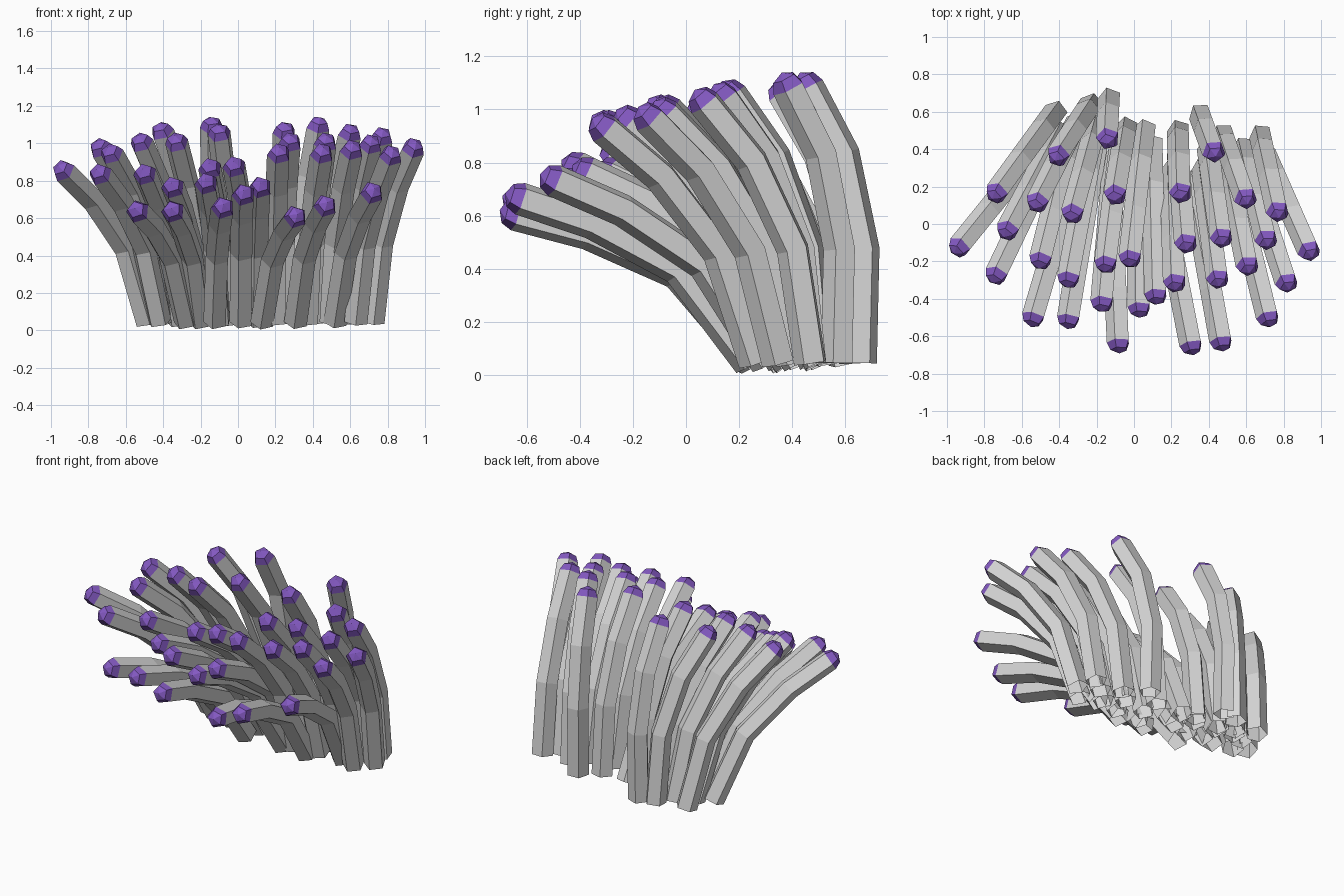
import bpy, bmesh, math
from mathutils import Vector

if "Cube" in bpy.data.objects:
    bpy.data.objects.remove(bpy.data.objects["Cube"])

def material(name, rgb):
    m = bpy.data.materials.new(name)
    m.diffuse_color = (*rgb, 1)
    m.use_nodes = True
    m.node_tree.nodes["Principled BSDF"].inputs["Base Color"].default_value = m.diffuse_color
    return m

GREY = material("pale grey", (0.68, 0.68, 0.68))
PURPLE = material("purple tip", (0.23, 0.10, 0.54))
SIDES, R, CHORD, BASE_Z = 5, 0.065, 1.07, 0.045

# tip x, tip y, tip z, root x (root y follows from the common length)
TENTACLES = [
    (-.14, .45, 1.10, -.13), (-.41, .36, 1.07, -.23), (-.74, .16, .98, -.42),
    (-.52, .11, 1.01, -.30), (-.33, .05, 1.01, -.20), (-.10, .15, 1.06, -.04),
    (-.68, -.04, .95, -.40), (-.94, -.13, .86, -.49), (-.74, -.28, .84, -.42),
    (-.50, -.20, .84, -.32), (-.35, -.30, .77, -.20), (-.15, -.22, .87, -.06),
    (-.02, -.19, .88, .06), (-.54, -.51, .64, -.28), (-.35, -.52, .64, -.20),
    (-.17, -.43, .79, -.10), (.03, -.46, .73, .02), (-.08, -.65, .66, -.12),
    (.12, -.39, .77, .10), (.22, -.32, .95, .20), (.28, -.11, 1.01, .24),
    (.25, .16, 1.07, .24), (.43, .38, 1.10, .36), (.60, .13, 1.06, .48),
    (.77, .06, 1.04, .68), (.47, -.08, 1.01, .40), (.71, -.09, 1.00, .59),
    (.94, -.15, .98, .72), (.45, -.30, .95, .37), (.61, -.23, .97, .50),
    (.82, -.32, .94, .63), (.72, -.51, .74, .52), (.31, -.66, .61, .13),
    (.47, -.64, .67, .31)]

def tentacle(name, tx, ty, tz, bx):
    # bent centre line lying in one upright plane
    d2 = max(CHORD ** 2 - (tz - BASE_Z) ** 2, 0.02)
    by = ty + math.sqrt(max(d2 - (tx - bx) ** 2, 0.01)) + 0.028
    base, tip = Vector((bx, by, BASE_Z)), Vector((tx, ty, tz))
    chord = tip - base
    flat = Vector((chord.x, chord.y, 0))
    side = Vector((0, 0, 1)).cross(flat).normalized()
    bulge = chord.cross(side).normalized()
    if bulge.z < 0:
        bulge = -bulge
    pts = [base, base + chord * .39 + bulge * (.08 + .06 * flat.length),
           base + chord * .73 + bulge * .088, tip]
    end = (pts[3] - pts[2]).normalized()
    pts[3] = tip - end * 0.02
    segs = [(b - a).normalized() for a, b in zip(pts, pts[1:])]
    tans = [segs[0], (segs[0] + segs[1]).normalized(),
            (segs[1] + segs[2]).normalized(), segs[2]]

    bm = bmesh.new()

    def ring(centre, tan, r):
        up = tan.cross(side).normalized()
        if up.dot(bulge) < 0:
            up = -up
        angles = [2 * math.pi * i / SIDES for i in range(SIDES)]
        return [bm.verts.new(centre + r * (up * math.sin(a) - side * math.cos(a)))
                for a in angles]

    # open-ended shaft rings, then one dome ring and an apex
    rings = [ring(p, t, R) for p, t in zip(pts, tans)]
    rings.append(ring(pts[3] + end * 0.042, end, 0.047))
    apex = bm.verts.new(pts[3] + end * 0.064)
    for k, (a, b) in enumerate(zip(rings, rings[1:])):
        for i in range(SIDES):
            j = (i + 1) % SIDES
            bm.faces.new((a[i], a[j], b[j], b[i])).material_index = int(k == 3)
    for i in range(SIDES):
        bm.faces.new((rings[-1][i], rings[-1][(i + 1) % SIDES], apex)).material_index = 1
    bmesh.ops.recalc_face_normals(bm, faces=bm.faces)
    me = bpy.data.meshes.new(name)
    bm.to_mesh(me)
    bm.free()
    me.materials.append(GREY)
    me.materials.append(PURPLE)
    bpy.context.collection.objects.link(bpy.data.objects.new(name, me))

for n, t in enumerate(TENTACLES):
    tentacle(f"tentacle_{n + 1:02d}", *t)
